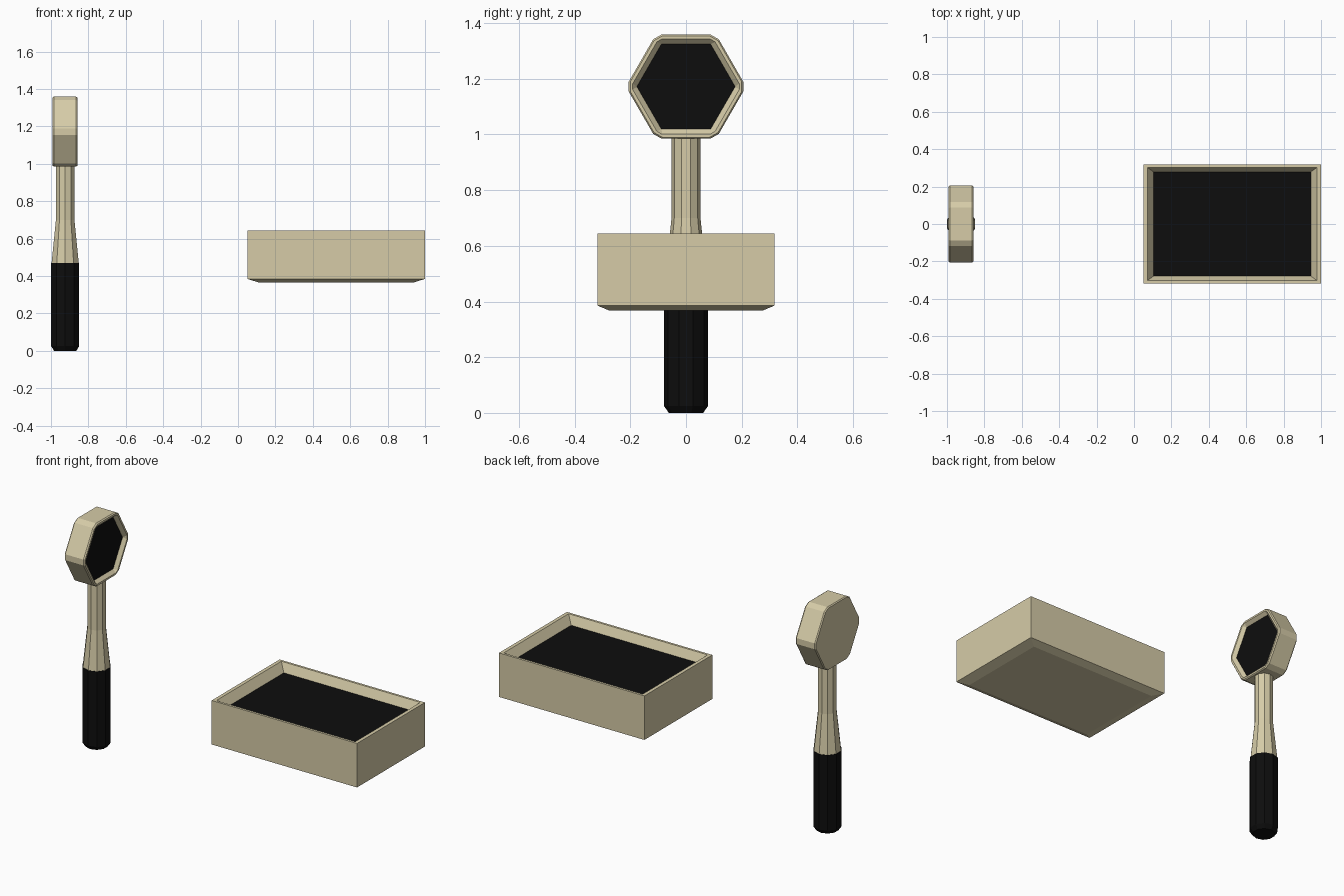
import bpy, bmesh
from math import sin, cos, pi
from mathutils import Vector

if "Cube" in bpy.data.objects:
    bpy.data.objects.remove(bpy.data.objects["Cube"], do_unlink=True)


def material(name, rgb):
    m = bpy.data.materials.new(name)
    m.use_nodes = True
    m.diffuse_color = (*rgb, 1)
    m.node_tree.nodes["Principled BSDF"].inputs["Base Color"].default_value = (*rgb, 1)
    return m


TAN = material("warm tan", (0.67, 0.60, 0.39))
BLACK = material("black", (0.004, 0.004, 0.004))


def loft(name, rings, mats, last_cap_mat=0):
    """Skin a list of matching closed rings and cap both ends."""
    bm = bmesh.new()
    loops = [[bm.verts.new(p) for p in ring] for ring in rings]
    n = len(loops[0])
    for a, b in zip(loops, loops[1:]):
        for i in range(n):
            j = (i + 1) % n
            bm.faces.new((a[i], a[j], b[j], b[i]))
    bm.faces.new(loops[0][::-1])
    bm.faces.new(loops[-1]).material_index = last_cap_mat
    bmesh.ops.recalc_face_normals(bm, faces=bm.faces)
    mesh = bpy.data.meshes.new(name)
    bm.to_mesh(mesh)
    bm.free()
    for m in mats:
        mesh.materials.append(m)
    obj = bpy.data.objects.new(name, mesh)
    bpy.context.collection.objects.link(obj)
    return obj


STICK_X = -0.924


def round_ring(r, z, sides=10):
    angles = [pi / 2 + 2 * pi * i / sides for i in range(sides)]
    return [Vector((STICK_X + r * cos(a), r * sin(a), z)) for a in angles]


def hex_ring(apothem, x, cut, z=1.172):
    """Upright hexagon facing +x with its corners cut off."""
    radius = apothem / cos(pi / 6)
    c = [Vector((x, radius * cos(i * pi / 3), z + radius * sin(i * pi / 3))) for i in range(6)]
    ring = []
    for i in range(6):
        for other in (c[i - 1], c[(i + 1) % 6]):
            ring.append(c[i] + (other - c[i]).normalized() * cut)
    return ring


def box_ring(inset_x, inset_y, z):
    hx, hy = 0.475 - inset_x, 0.317 - inset_y
    return [Vector((0.525 + sx * hx, sy * hy, z))
            for sx, sy in ((-1, -1), (1, -1), (1, 1), (-1, 1))]


# Dark grip with a chamfered foot
loft("grip", [round_ring(r, z) for r, z in ((0.062, 0), (0.079, 0.025), (0.079, 0.47))], [BLACK])

# Tapered shaft reaching up into the head
loft("shaft", [round_ring(r, z) for r, z in ((0.077, 0.465), (0.052, 0.70), (0.052, 1.0))], [TAN])

# Hexagonal head with a recessed dark face
head_profile = ((0.182, -0.991, 0.02), (0.187, -0.985, 0.02), (0.187, -0.866, 0.02),
                (0.182, -0.859, 0.02), (0.171, -0.859, 0.012), (0.153, -0.878, 0.001))
loft("head", [hex_ring(*p) for p in head_profile], [TAN, BLACK], 1)

# Tray with a chamfered base, narrow rim and recessed dark floor
tray_profile = ((0.057, 0.043, 0.367), (0, 0, 0.385), (0, 0, 0.645),
                (0.021, 0.014, 0.645), (0.054, 0.038, 0.595))
loft("tray", [box_ring(*p) for p in tray_profile], [TAN, BLACK], 1)
